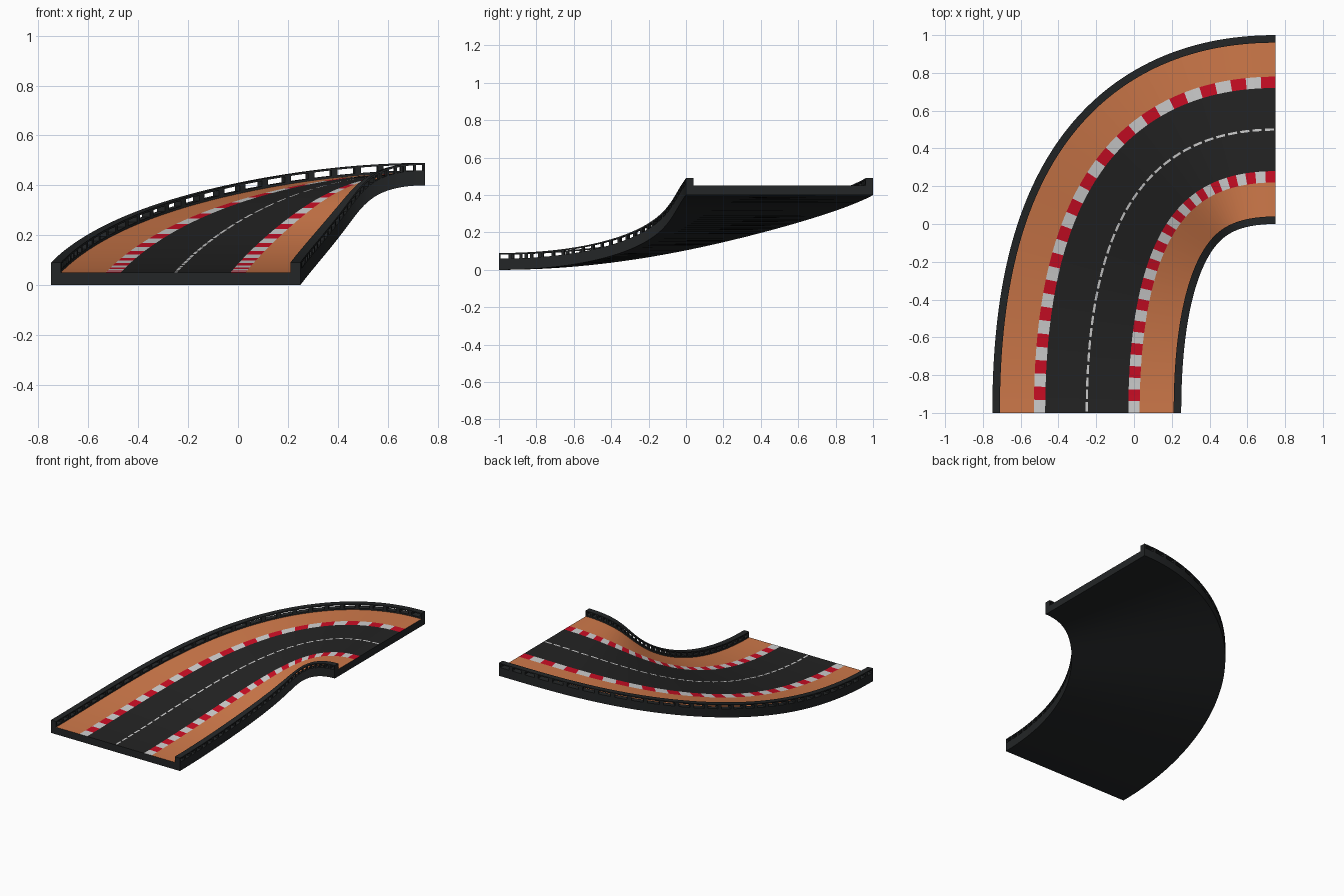
import bpy, bmesh
from mathutils import Vector

if "Cube" in bpy.data.objects:
    bpy.data.objects.remove(bpy.data.objects["Cube"])


def material(name, rgb):
    m = bpy.data.materials.new(name)
    m.use_nodes = True
    m.diffuse_color = (*rgb, 1)
    m.node_tree.nodes["Principled BSDF"].inputs["Base Color"].default_value = (*rgb, 1)
    return m


BARRIER, DIRT, ASPHALT, RED, WHITE = range(5)
MATS = [
    material("barrier_black", (0.017, 0.019, 0.020)),
    material("dirt_orange", (0.62, 0.19, 0.068)),
    material("asphalt_grey", (0.017, 0.017, 0.017)),
    material("kerb_red", (0.60, 0.004, 0.018)),
    material("paint_white", (0.62, 0.62, 0.62)),
]

# Centre path: a rising quarter turn
K = 0.68
P0, P3 = Vector((-0.25, -1, 0)), Vector((0.75, 0.5, 0.4))
P1, P2 = P0 + Vector((0, 1.5 * K, 0)), P3 - Vector((K, 0, 0))


def bezier(t):
    s = 1 - t
    return s**3 * P0 + 3 * s * s * t * P1 + 3 * s * t * t * P2 + t**3 * P3


def slope(t):
    s = 1 - t
    return s * s * (P1 - P0) + 2 * s * t * (P2 - P1) + t * t * (P3 - P2)


# Running length, so the stripes are spaced evenly along the path
FINE = 1000
lengths = [0.0]
for i in range(FINE):
    step = bezier((i + 1) / FINE) - bezier(i / FINE)
    lengths.append(lengths[-1] + step.length)


def time_at(u):
    goal = u * lengths[-1]
    for i in range(FINE):
        if lengths[i + 1] >= goal:
            part = (goal - lengths[i]) / (lengths[i + 1] - lengths[i])
            return (i + part) / FINE
    return 1.0


def place(t, side, height):
    d = slope(t)
    outward = Vector((-d.y, d.x, 0)).normalized()
    return bezier(t) + outward * side + Vector((0, 0, height))


STRIPES = 32
GAP = 0.13
CUTS = (0, GAP, 0.5, 1 - GAP)
ROWS = [time_at((i + c) / STRIPES) for i in range(STRIPES) for c in CUTS] + [1.0]


def sweep(bm, profile, rows, rule=None):
    """Sweep a closed (side, height) section; rule picks a material per face."""
    rings = [[bm.verts.new(place(t, *p)) for p in profile] for t in rows]
    n = len(profile)
    for r in range(len(rows) - 1):
        for j in range(n):
            k = (j + 1) % n
            f = bm.faces.new((rings[r][j], rings[r][k], rings[r + 1][k], rings[r + 1][j]))
            if rule:
                f.material_index = rule(r, profile[j], profile[k])
    bm.faces.new(rings[0])
    bm.faces.new(rings[-1])


def finish(name, bm):
    bmesh.ops.recalc_face_normals(bm, faces=bm.faces)
    mesh = bpy.data.meshes.new(name)
    bm.to_mesh(mesh)
    bm.free()
    for m in MATS:
        mesh.materials.append(m)
    ob = bpy.data.objects.new(name, mesh)
    bpy.context.collection.objects.link(ob)


# Track slab with painted kerbs and a dashed centre line
DECK = 0.05
half = [0.006, 0.22, 0.28, 0.46, 0.5]
top = [(s, DECK) for s in [-h for h in reversed(half)] + half]


def deck_colour(row, a, b):
    if a[1] < DECK or b[1] < DECK:
        return BARRIER
    side = abs(a[0] + b[0]) / 2
    stripe, cut = divmod(row, len(CUTS))
    if side < 0.006:
        return WHITE if cut in (1, 2) else ASPHALT
    if side < 0.22:
        return ASPHALT
    if side < 0.28:
        return RED if stripe % 2 else WHITE
    return DIRT if side < 0.46 else BARRIER


bm = bmesh.new()
sweep(bm, top + [(0.5, 0), (-0.5, 0)], ROWS, deck_colour)
finish("track_slab", bm)

# Slotted barriers: lower rail, upper rail and posts between them
SLOT_LOW, SLOT_HIGH, WALL_TOP = 0.06, 0.082, 0.09


def box_section(a, b, low, high):
    return [(a, low), (b, low), (b, high), (a, high)]


for name, a, b in (("outer_barrier", 0.46, 0.5), ("inner_barrier", -0.5, -0.46)):
    bm = bmesh.new()
    sweep(bm, box_section(a, b, DECK, SLOT_LOW), ROWS)
    sweep(bm, box_section(a, b, SLOT_HIGH, WALL_TOP), ROWS)
    for i in range(STRIPES + 1):
        ends = [max(0, i - GAP), min(STRIPES, i + GAP)]
        rows = [time_at(e / STRIPES) for e in ends]
        sweep(bm, box_section(a, b, SLOT_LOW, SLOT_HIGH), rows)
    finish(name, bm)
